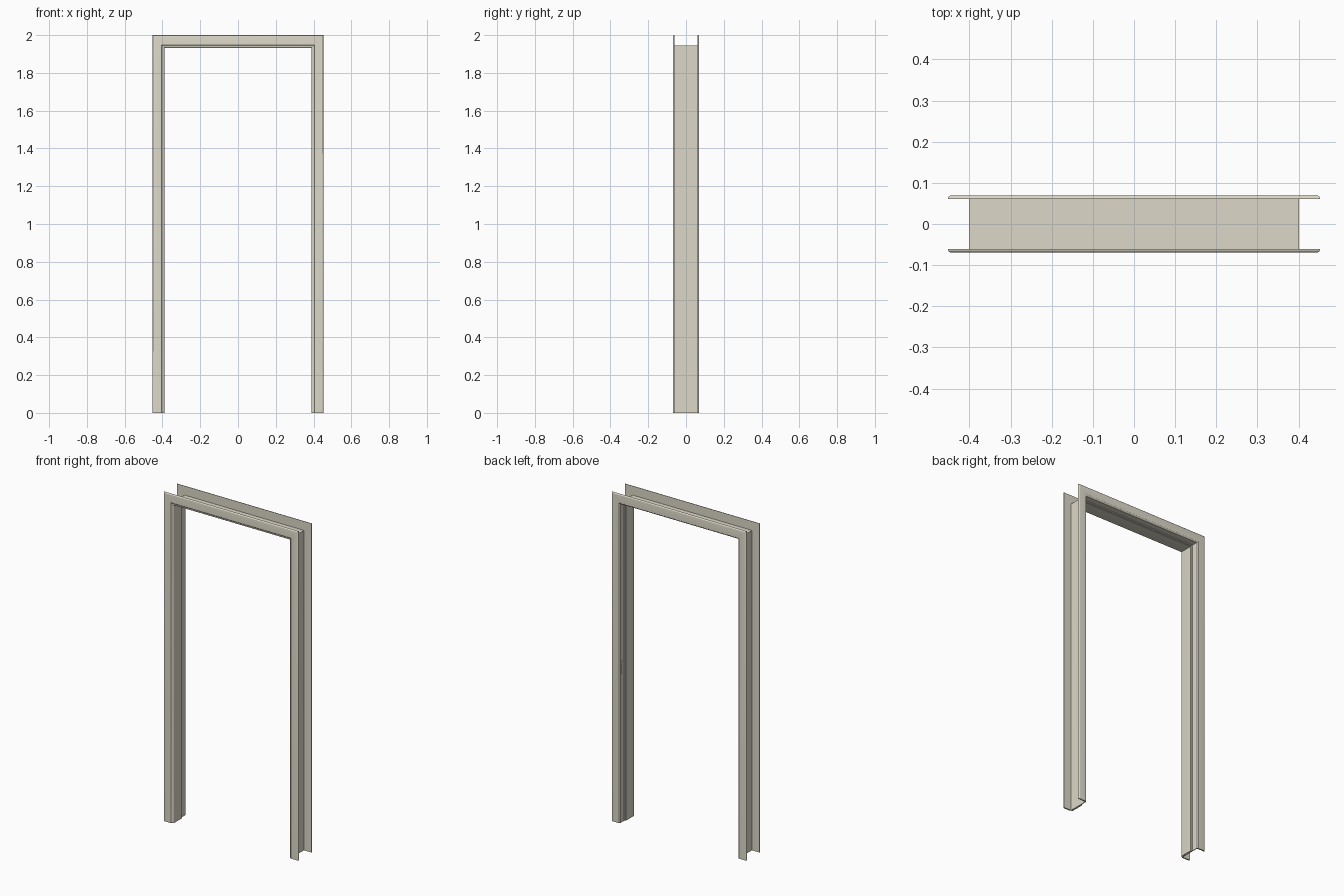
import bpy, bmesh, math

if "Cube" in bpy.data.objects:
    bpy.data.objects.remove(bpy.data.objects["Cube"])

HALF, TOP = 0.452, 2.0      # outer half width and height
ZS = 1.08                   # the head is slightly deeper than the legs


def arc(ce, cy, r, a0, a1, n=4):
    """Rounded corner of a profile, as (inset, y) points."""
    return [(ce + r * math.cos(math.radians(a0 + (a1 - a0) * i / n)),
             cy + r * math.sin(math.radians(a0 + (a1 - a0) * i / n))) for i in range(n + 1)]


def sweep(name, profile):
    """Run a closed (inset, y) profile up one leg, over the head and down the other, mitred."""
    bm = bmesh.new()
    rings = []
    for side, up in ((-1, 0), (-1, 1), (1, 1), (1, 0)):
        rings.append([bm.verts.new((side * (HALF - e), y, up * (TOP - e * ZS)))
                      for e, y in profile])
    n = len(profile)
    for a, b in zip(rings, rings[1:]):
        for i in range(n):
            j = (i + 1) % n
            bm.faces.new((a[i], a[j], b[j], b[i]))
    bm.faces.new(rings[0])
    bm.faces.new(rings[-1])
    bmesh.ops.recalc_face_normals(bm, faces=bm.faces)
    return finish(name, bm)


def finish(name, bm):
    me = bpy.data.meshes.new(name)
    bm.to_mesh(me)
    bm.free()
    ob = bpy.data.objects.new(name, me)
    bpy.context.collection.objects.link(ob)
    me.materials.append(paint)
    bpy.context.view_layer.objects.active = ob
    ob.select_set(True)
    bpy.ops.object.shade_smooth_by_angle(angle=math.radians(30))
    ob.select_set(False)
    return ob


paint = bpy.data.materials.new("cream_paint")
paint.diffuse_color = (0.72, 0.69, 0.58, 1)
paint.use_nodes = True
paint.node_tree.nodes["Principled BSDF"].inputs["Base Color"].default_value = paint.diffuse_color

# Door frame: two casings joined by a lining with a stop and a rebate at the back
profile = [(0.051, -0.061), (0.0, -0.061)]
profile += arc(0.007, -0.062, 0.007, 180, 270)          # front casing outer edge
profile += [(0.048, -0.069), (0.051, -0.066)]
profile += arc(0.055, -0.056, 0.008, 270, 360)          # stop nosing
profile += [(0.063, 0.02), (0.055, 0.02), (0.055, 0.064)]
profile += [(0.052, 0.066), (0.048, 0.069)]
profile += arc(0.007, 0.062, 0.007, 90, 180)            # back casing outer edge
profile += [(0.0, 0.061), (0.051, 0.061)]
sweep("door_frame", profile)

# Seal strip lying in the rebate against the stop
sweep("seal_strip", [(0.055, 0.02), (0.060, 0.02), (0.060, 0.024), (0.058, 0.027), (0.055, 0.027)])

# Strike plate with rounded ends in the right-hand rebate
bm = bmesh.new()
x, yc, zc, r, h = HALF - 0.055, 0.045, 0.94, 0.012, 0.028
outline = [(yc + r * math.cos(math.pi * (i % 9) / 8 + math.pi * (i // 9)),
            zc + (h if i < 9 else -h) + r * math.sin(math.pi * (i % 9) / 8 + math.pi * (i // 9)))
           for i in range(18)]
face = bm.faces.new([bm.verts.new((x, y, z)) for y, z in outline])
ext = bmesh.ops.extrude_face_region(bm, geom=[face])
for v in ext["geom"]:
    if isinstance(v, bmesh.types.BMVert):
        v.co.x -= 0.0015
bmesh.ops.recalc_face_normals(bm, faces=bm.faces)
finish("strike_plate", bm)
